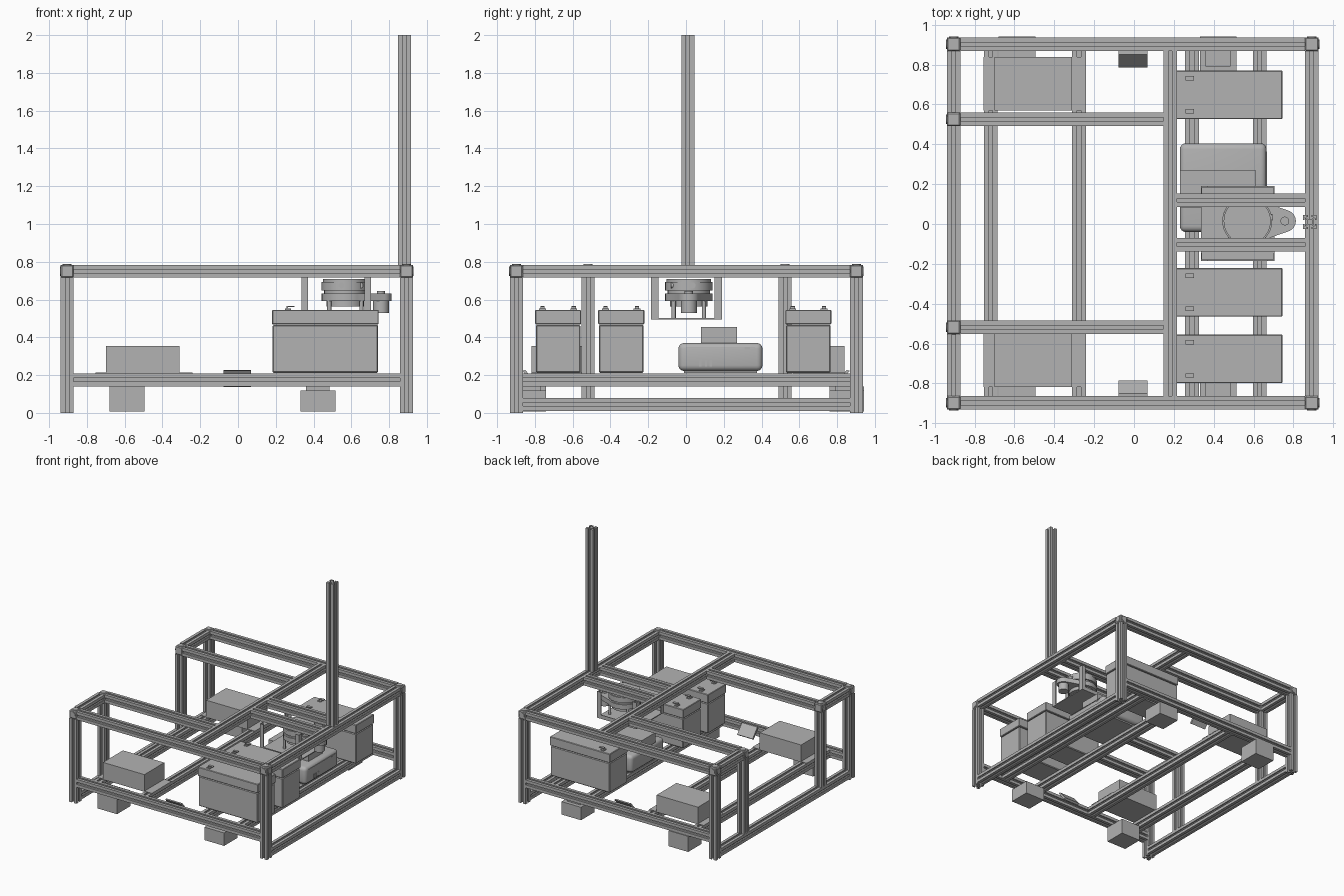
import bpy, bmesh, math
from mathutils import Matrix, Vector

cube = bpy.data.objects.get("Cube")
if cube:
    bpy.data.objects.remove(cube)

grey = bpy.data.materials.new("plain_grey")
grey.use_nodes = True
COLOUR = (0.45, 0.45, 0.45, 1)
grey.diffuse_color = COLOUR
grey.node_tree.nodes["Principled BSDF"].inputs["Base Color"].default_value = COLOUR


def finish(name, bm, smooth=False):
    bmesh.ops.recalc_face_normals(bm, faces=bm.faces)
    mesh = bpy.data.meshes.new(name)
    bm.to_mesh(mesh)
    bm.free()
    mesh.materials.append(grey)
    obj = bpy.data.objects.new(name, mesh)
    bpy.context.collection.objects.link(obj)
    if smooth:
        bpy.ops.object.select_all(action="DESELECT")
        obj.select_set(True)
        bpy.context.view_layer.objects.active = obj
        bpy.ops.object.shade_smooth_by_angle(angle=math.radians(35))
    return obj


def box(name, x, y, z, bevel=0, segments=1):
    """Box from (low, high) ranges."""
    bm = bmesh.new()
    bmesh.ops.create_cube(bm, size=1)
    for v in bm.verts:
        v.co = [r[0] if c < 0 else r[1] for c, r in zip(v.co, (x, y, z))]
    if bevel:
        bmesh.ops.bevel(bm, geom=bm.edges[:], offset=bevel, segments=segments,
                        affect="EDGES", profile=0.5)
    return finish(name, bm, segments > 1)


def cylinder(name, centre, radius, low, high, axis="z", sides=32):
    """Cylinder along an axis, between low and high relative to the centre."""
    bm = bmesh.new()
    bmesh.ops.create_cone(bm, cap_ends=True, segments=sides, radius1=radius,
                          radius2=radius, depth=high - low)
    turn = {"x": Matrix.Rotation(math.pi / 2, 4, "Y"),
            "y": Matrix.Rotation(-math.pi / 2, 4, "X"),
            "z": Matrix.Identity(4)}[axis]
    lift = Matrix.Translation((0, 0, (low + high) / 2))
    bm.transform(Matrix.Translation(centre) @ turn @ lift)
    return finish(name, bm, True)


def prism(name, outline, low, high, axis="z", at=(0, 0), smooth=False):
    """Extrude a 2D outline along an axis; at is the position on the other two."""
    bm = bmesh.new()

    def place(a, b, t):
        a, b = a + at[0], b + at[1]
        return {"x": (t, a, b), "y": (a, t, b), "z": (a, b, t)}[axis]
    face = bm.faces.new([bm.verts.new(place(a, b, low)) for a, b in outline])
    new = bmesh.ops.extrude_face_region(bm, geom=[face])["geom"]
    step = Vector(place(0, 0, high)) - Vector(place(0, 0, low))
    bmesh.ops.translate(bm, vec=step, verts=[g for g in new if isinstance(g, bmesh.types.BMVert)])
    return finish(name, bm, smooth)


# Slotted rail section: one side, repeated four times around
H = 0.034
side = [(H, -H), (H, -0.009), (0.026, -0.009), (0.026, -0.02), (0.014, -0.009)]
side += [(a, -b) for a, b in reversed(side[1:])]
section = []
for q in range(4):
    c, s = round(math.cos(q * math.pi / 2)), round(math.sin(q * math.pi / 2))
    section += [(a * c - b * s, a * s + b * c) for a, b in side]


def rail(name, axis, at, low, high):
    prism(name, section, low, high, axis, at)


# Frame levels and lines
L, R, F, B = -0.905, 0.892, -0.898, 0.902
TOP, MID, LOW = 0.75, 0.175, 0.045
INNER = {"front": -0.518, "back": 0.525}

# Corner posts, top connectors and mast
posts = {"front_left": (R, F, 0), "back_left": (R, B, 0), "front_right": (L, F, 0),
         "back_right": (L, B, 0), "inner_front": (L, INNER["front"], LOW + H),
         "inner_back": (L, INNER["back"], LOW + H)}
for name, (x, y, bottom) in posts.items():
    rail(name + "_post", "z", (x, y), bottom, TOP - H)
    box(name + "_connector", (x - H, x + H), (y - H, y + H), (TOP - H, TOP + H), 0.006)
    cylinder(name + "_cap_top", (x, y, TOP), 0.024, H, H + 0.004, "z", 20)
    sx, sy = (1 if x > 0 else -1), (1 if y > 0 else -1)
    for axis, sign in (("x", sx), ("y", sy)):
        ends = sorted((sign * H, sign * (H + 0.004)))
        cylinder(name + "_cap_" + axis, (x, y, TOP), 0.024, *ends, axis, 20)
rail("mast", "z", (0.882, 0.01), TOP + H, 2.0)

# Top rails
for name, y in (("front", F), ("back", B)):
    rail("top_" + name + "_rail", "x", (y, TOP), L + H, R - H)
    rail("middle_" + name + "_rail", "x", (y, MID), L + H, R - H)
    rail("top_inner_" + name + "_rail", "x", (INNER[name], TOP), L + H, 0.147)
    a, b = sorted((y, INNER[name]))
    rail("top_side_" + name + "_rail", "y", (L, TOP), a + H, b - H)
rail("top_left_rail", "y", (R, TOP), F + H, B - H)
rail("top_centre_rail", "y", (0.181, TOP), F + H, B - H)
for name, y in (("front", -0.103), ("back", 0.12)):
    rail("sensor_" + name + "_rail", "x", (y, TOP), 0.215, R - H)

# Lower rails running front to back
for i, x in enumerate((-0.718, -0.276, 0.291, 0.632)):
    rail(f"floor_rail_{i + 1}", "y", (x, MID), F + H, B - H)
for name, x in (("left", R), ("right", L)):
    rail("bottom_" + name + "_rail", "y", (x, LOW), F + H, B - H)

# Motor controllers on their plates, wheel blocks and tilted sensors
for name, s in (("front", -1), ("back", 1)):
    def span(a, b):
        return tuple(sorted((s * a + 0.01, s * b + 0.01)))
    box(name + "_controller_plate", (-0.754, -0.24), span(0.56, 0.828), (0.209, 0.214))
    box(name + "_controller", (-0.7, -0.31), span(0.56, 0.828), (0.214, 0.355))
    box(name + "_right_wheel_block", (-0.68, -0.495), span(0.75, 0.932), (0.008, 0.141))
    box(name + "_left_wheel_block", (0.33, 0.515), span(0.75, 0.932), (0.008, 0.118))
    box(name + "_left_wheel_mount", (0.36, 0.485), span(0.78, 0.9), (0.118, 0.141))
    tilt = [(s * 0.868, 0.225), (s * 0.85, 0.226), (s * 0.785, 0.15), (s * 0.8, 0.138)]
    prism(name + "_tilted_sensor", tilt, -0.078, 0.068, "x")

# Batteries with lids and terminals
for i, y in enumerate((-0.677, -0.343, 0.648)):
    n = f"battery_{i + 1}_"
    box(n + "case", (0.183, 0.742), (y - 0.118, y + 0.118), (0.212, 0.466), 0.006)
    box(n + "lid", (0.18, 0.745), (y - 0.122, y + 0.122), (0.469, 0.545), 0.004)
    for j, s in enumerate((-1, 1)):
        t = y + s * 0.083
        box(f"{n}terminal_{j}", (0.25, 0.28), (t - 0.018, t + 0.018), (0.545, 0.552))
        box(f"{n}terminal_tab_{j}", (0.258, 0.3), (t - 0.011, t + 0.011), (0.56, 0.566))
        box(f"{n}terminal_post_{j}", (0.258, 0.264), (t - 0.011, t + 0.011), (0.55, 0.562))

# Small computer with a box on top
box("computer_case", (0.23, 0.665), (-0.04, 0.405), (0.222, 0.37), 0.03, 4)
box("computer_foot", (0.26, 0.635), (-0.01, 0.375), (0.21, 0.226))
box("computer_seam", (0.24, 0.667), (0.0, 0.365), (0.345, 0.348))
box("computer_button", (0.66, 0.668), (0.31, 0.34), (0.335, 0.345))
for i, y in enumerate((0.07, 0.1, 0.125)):
    box(f"computer_port_{i}", (0.66, 0.668), (y, y + 0.012), (0.245, 0.28))
box("power_box", (0.23, 0.61), (0.08, 0.27), (0.37, 0.455))

# Hanging tray for the scanner: base plate, four angle brackets
box("tray_plate", (0.335, 0.705), (-0.185, 0.19), (0.495, 0.503))
for xn, x, dx in (("right", 0.335, 1), ("left", 0.705, -1)):
    for yn, y, dy in (("front", -0.185, 1), ("back", 0.19, -1)):
        n = f"tray_{yn}_{xn}_"
        xs, ys = sorted((x, x + dx * 0.035)), sorted((y, y + dy * 0.04))
        box(n + "flange", xs, sorted((y, y + dy * 0.006)), (0.5, 0.72))
        box(n + "web", sorted((x, x + dx * 0.006)), ys, (0.5, 0.72))
for yn, y in (("front", -0.185), ("back", 0.184)):
    box("tray_" + yn + "_lip", (0.335, 0.705), (y, y + 0.006), (0.495, 0.527))

# Rotating scanner with drive motor
CX, CY, MX = 0.568, 0.015, 0.757
outline = [(CX + 0.125 * math.cos(a), CY + 0.125 * math.sin(a))
           for a in (math.radians(50 + 10 * i) for i in range(27))]
outline += [(MX + 0.055 * math.cos(a), CY + 0.055 * math.sin(a))
            for a in (math.radians(-70 + 10 * i) for i in range(15))]
prism("scanner_base", outline, 0.592, 0.632, smooth=True)
cylinder("scanner_lower_ring", (CX, CY, 0), 0.1, 0.562, 0.592)
cylinder("scanner_neck", (CX, CY, 0), 0.112, 0.632, 0.648)
cylinder("scanner_head", (CX, CY, 0), 0.125, 0.648, 0.692, sides=48)
cylinder("scanner_head_top", (CX, CY, 0), 0.118, 0.692, 0.71, sides=48)
for i in range(3):
    a = math.radians(-100 + i * 55)
    d = Vector((math.cos(a), math.sin(a), 0))
    cylinder(f"scanner_lens_{i}", Vector((CX, CY, 0.675)) + d * 0.112, 0.016, -0.016, 0.016,
             "x" if abs(d.x) > abs(d.y) else "y", 20)
cylinder("motor_body", (MX, CY, 0), 0.042, 0.53, 0.592)
cylinder("motor_pulley", (MX, CY, 0), 0.022, 0.632, 0.645, sides=20)
for i, (dx, dy) in enumerate(((-0.085, -0.08), (-0.085, 0.08), (0.085, -0.08), (0.085, 0.08))):
    cylinder(f"scanner_leg_{i}", (CX + dx, CY + dy, 0), 0.011, 0.5, 0.595, sides=12)
